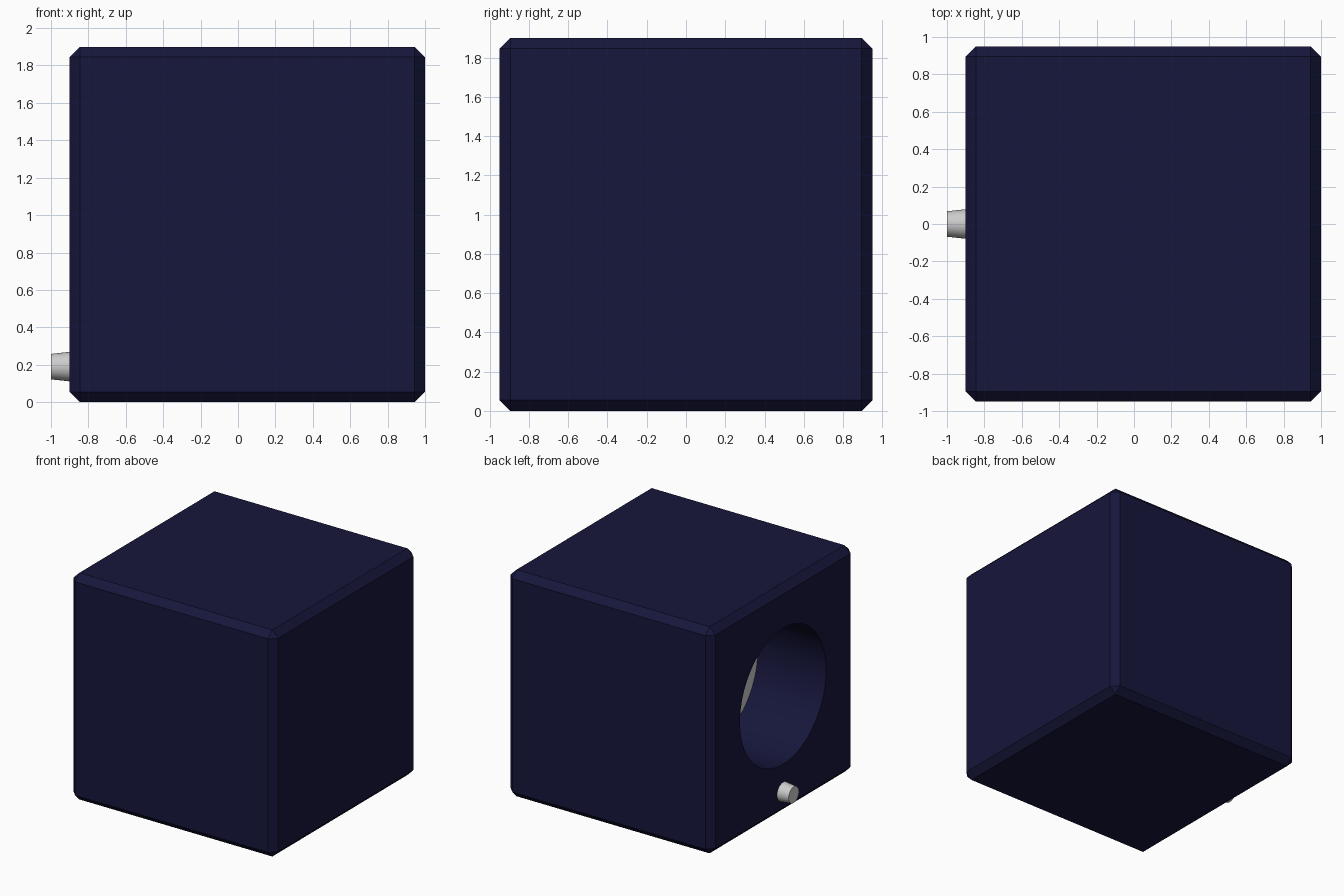
import bpy, math

if "Cube" in bpy.data.objects:
    bpy.data.objects.remove(bpy.data.objects["Cube"])

navy = bpy.data.materials.new("navy_paint")
navy.diffuse_color = (0.008, 0.008, 0.045, 1)
navy.use_nodes = True
navy.node_tree.nodes["Principled BSDF"].inputs["Base Color"].default_value = navy.diffuse_color


def frustum_x(name, x0, x1, r0, r1, z, sides):
    """Cylinder or taper along x, from x0 (radius r0) to x1 (radius r1)."""
    bpy.ops.mesh.primitive_cone_add(vertices=sides, radius1=r0, radius2=r1, depth=abs(x1 - x0),
                                    location=((x0 + x1) / 2, 0, z),
                                    rotation=(0, math.copysign(math.pi / 2, x1 - x0), 0))
    ob = bpy.context.object
    ob.name = name
    bpy.ops.object.transform_apply(location=True, rotation=True, scale=True)
    bpy.ops.object.shade_smooth_by_angle(angle=math.radians(30))
    return ob


# Recess cutter: round hole in the left side
cutter = frustum_x("recess_cutter", -1.1, -0.24, 0.57, 0.57, 0.99, 96)
cutter.data.materials.append(navy)
cutter.hide_render = True

# Chamfered box body
bpy.ops.mesh.primitive_cube_add(size=1, location=(0.05, 0, 0.95))
body = bpy.context.object
body.name = "box_body"
body.scale = (1.9, 1.9, 1.9)
bpy.ops.object.transform_apply(location=True, rotation=True, scale=True)
body.data.materials.append(navy)
bev = body.modifiers.new("chamfer", 'BEVEL')
bev.width = 0.055
bev.segments = 1
cut = body.modifiers.new("recess", 'BOOLEAN')
cut.operation = 'DIFFERENCE'
cut.solver = 'EXACT'
cut.object = cutter
for m in ("chamfer", "recess"):
    bpy.ops.object.modifier_apply(modifier=m)
bpy.ops.object.shade_smooth_by_angle(angle=math.radians(30))
bpy.data.objects.remove(cutter)

# Grey disc at the back of the recess
frustum_x("inner_disc", -0.22, -0.27, 0.57, 0.565, 0.99, 96)

# Tapered peg below the hole
frustum_x("peg", -0.8, -1.0, 0.09, 0.068, 0.19, 48)
